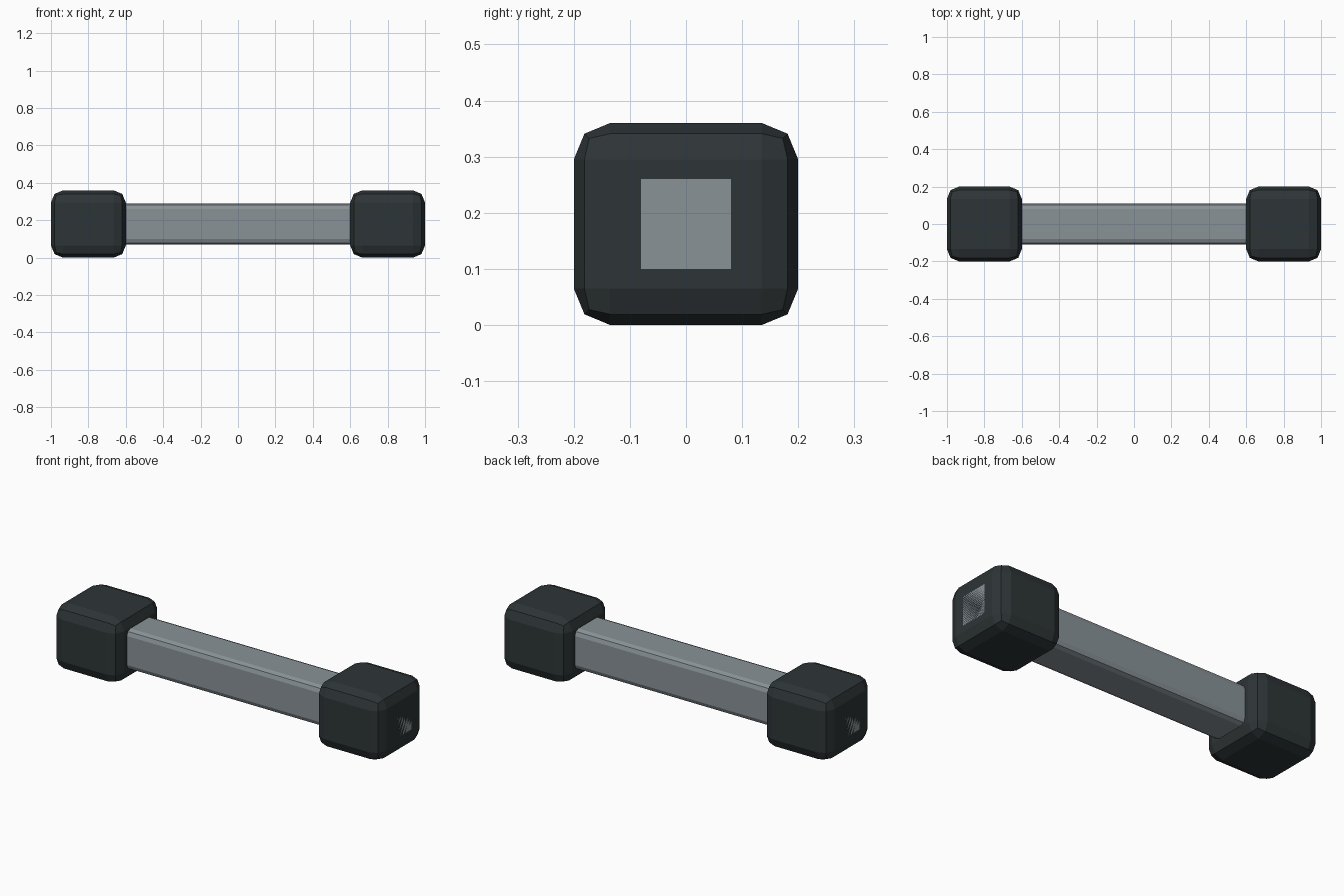
import bpy

if "Cube" in bpy.data.objects:
    bpy.data.objects.remove(bpy.data.objects["Cube"])


def material(name, rgb):
    mat = bpy.data.materials.new(name)
    mat.diffuse_color = (*rgb, 1.0)
    mat.use_nodes = True
    mat.node_tree.nodes["Principled BSDF"].inputs["Base Color"].default_value = mat.diffuse_color
    return mat


def bevelled_box(name, centre, size, bevel, mat):
    bpy.ops.mesh.primitive_cube_add(size=1, location=centre)
    obj = bpy.context.object
    obj.name = name
    obj.scale = size
    bpy.ops.object.transform_apply(location=False, rotation=False, scale=True)
    mod = obj.modifiers.new("Bevel", "BEVEL")
    mod.width = bevel
    mod.segments = 2
    obj.data.materials.append(mat)
    return obj


steel = material("steel", (0.25, 0.29, 0.31))
rubber = material("rubber", (0.027, 0.035, 0.038))

# Bar running right through both weights, flush with their outer faces
bevelled_box("handle", (0, 0, 0.18), (2.0, 0.22, 0.22), 0.03, steel)

# Chunky weight on each end
for side, label in ((-1, "left"), (1, "right")):
    bevelled_box(f"{label}_weight", (side * 0.8, 0, 0.18),
                 (0.4, 0.4, 0.36), 0.065, rubber)
